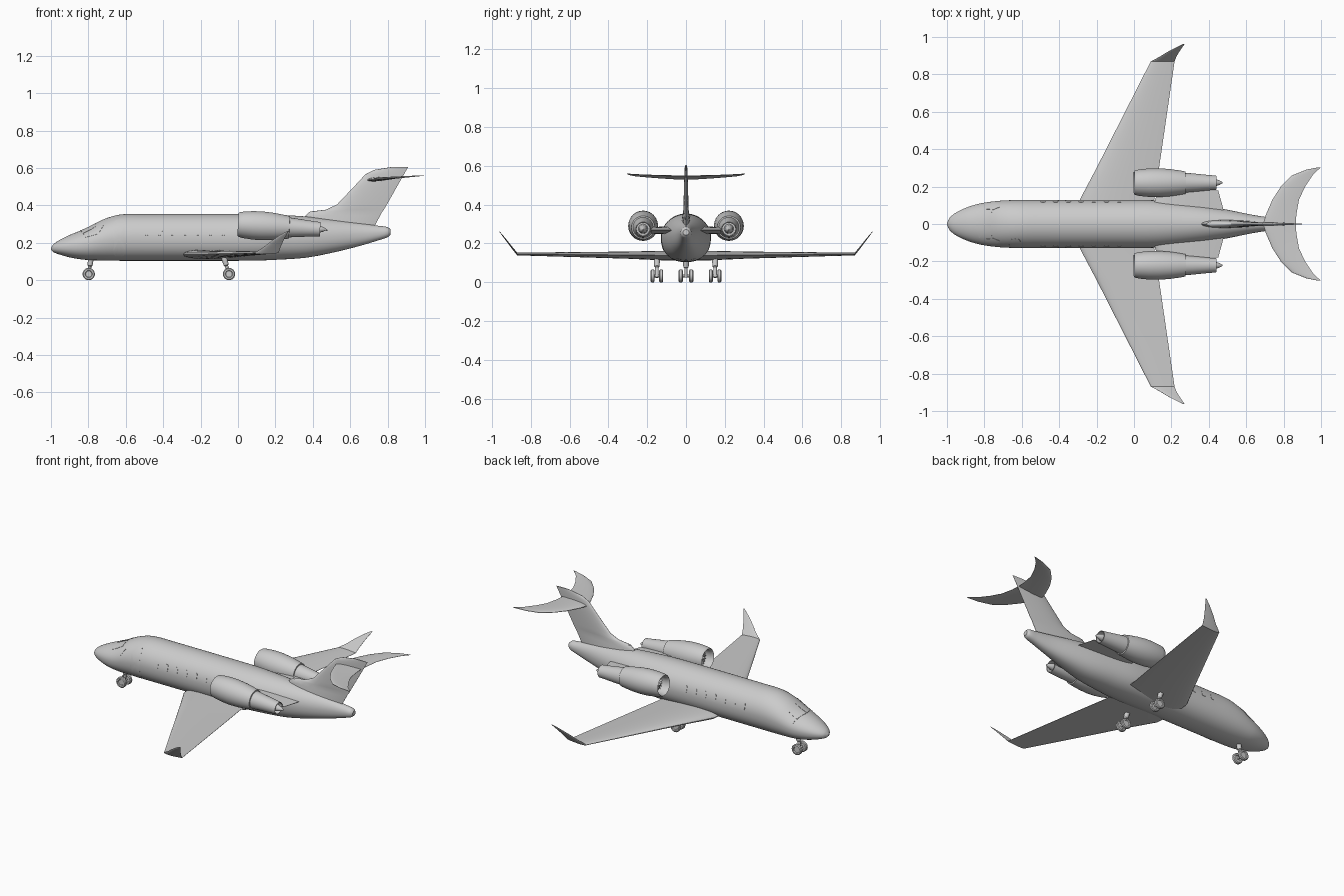
import bpy, bmesh, math
from mathutils import Matrix, Vector

if "Cube" in bpy.data.objects:
    bpy.data.objects.remove(bpy.data.objects["Cube"])


def finish(name, bm, mirror=False, angle=35):
    bmesh.ops.recalc_face_normals(bm, faces=bm.faces)
    me = bpy.data.meshes.new(name)
    bm.to_mesh(me)
    bm.free()
    ob = bpy.data.objects.new(name, me)
    bpy.context.collection.objects.link(ob)
    bpy.ops.object.select_all(action='DESELECT')
    ob.select_set(True)
    bpy.context.view_layer.objects.active = ob
    bpy.ops.object.shade_smooth_by_angle(angle=math.radians(angle))
    if mirror:
        m = ob.modifiers.new("mirror", 'MIRROR')
        m.use_axis = (False, True, False)
    return ob


def add_loft(bm, rings, cap_start=True, cap_end=True):
    vs = [[bm.verts.new(p) for p in r] for r in rings]
    n = len(vs[0])
    for a, b in zip(vs, vs[1:]):
        for i in range(n):
            j = (i + 1) % n
            bm.faces.new((a[i], a[j], b[j], b[i]))
    if cap_start:
        bm.faces.new(vs[0])
    if cap_end:
        bm.faces.new(vs[-1])


def add_lathe(bm, profile, mat, seg=32):
    # profile of (along, radius) turned around local x
    rings = [[mat @ Vector((x, max(r, 1e-4) * math.cos(2 * math.pi * i / seg),
                            max(r, 1e-4) * math.sin(2 * math.pi * i / seg)))
              for i in range(seg)] for x, r in profile]
    add_loft(bm, rings)


def foil(name, sections, vertical=False, mirror=True, slope=0, x_ref=0, n=12):
    # sections: (leading x, trailing x, span position, height, thickness)
    rings = []
    for x0, x1, s, h, th in sections:
        c = [(1 - math.cos(math.pi * i / n)) / 2 for i in range(n + 1)]
        half = [(u, th * 5 * (.2969 * u ** .5 - .126 * u - .3516 * u * u
                              + .2843 * u ** 3 - .1015 * u ** 4) + .0006) for u in c]
        loop = half + [(u, -t) for u, t in reversed(half)]
        ring = []
        for u, t in loop:
            x = x0 + (x1 - x0) * u
            ring.append((x, t, s) if vertical else (x, s, h + t + slope * (x - x_ref)))
        rings.append(ring)
    bm = bmesh.new()
    add_loft(bm, rings, cap_start=False)
    return finish(name, bm, mirror)


# Fuselage stations: x, top, bottom, half width
BODY = [(-1, .174, .162, .006), (-.985, .194, .149, .034), (-.95, .217, .136, .062),
        (-.9, .242, .122, .086), (-.85, .262, .113, .103), (-.8, .283, .108, .114),
        (-.72, .325, .105, .124), (-.63, .351, .104, .128), (-.5, .354, .104, .128),
        (0, .354, .104, .128), (.1, .353, .105, .127), (.2, .35, .109, .119),
        (.36, .341, .12, .1), (.5, .325, .146, .076), (.65, .305, .183, .046),
        (.75, .291, .213, .032), (.8, .284, .23, .026), (.815, .272, .243, .015)]


def station(x):
    i = max(k for k in range(len(BODY) - 1) if BODY[k][0] <= x or k == 0)
    a, b = BODY[i], BODY[i + 1]
    p, q = BODY[max(i - 1, 0)], BODY[min(i + 2, len(BODY) - 1)]
    d = b[0] - a[0]
    u = (x - a[0]) / d
    out = []
    for k in (1, 2, 3):
        ma = (b[k] - p[k]) / (b[0] - p[0]) * d
        mb = (q[k] - a[k]) / (q[0] - a[0]) * d
        out.append((2*u**3 - 3*u*u + 1) * a[k] + (u**3 - 2*u*u + u) * ma
                   + (3*u*u - 2*u**3) * b[k] + (u**3 - u*u) * mb)
    return out


def skin(x, deg, off=0):
    # point on the fuselage skin; deg runs from the crown down the +y side
    top, bot, hw = station(x)
    s, c = math.sin(math.radians(deg)), math.cos(math.radians(deg))
    e = 1 if c >= 0 else .88
    y = math.copysign(abs(s) ** e, s) * (hw + off)
    z = math.copysign(abs(c) ** e, c) * ((top - bot) / 2 + off)
    return Vector((x, y, (top + bot) / 2 + z))


bm = bmesh.new()
xs = [a[0] + (b[0] - a[0]) * k / 4 for a, b in zip(BODY, BODY[1:]) for k in range(4)] + [.815]
add_loft(bm, [[skin(x, 360 * i / 48) for i in range(48)] for x in xs])
finish("fuselage", bm)


# Raised panels that follow the skin
def add_panel(bm, outline, side=1, off=.0018, rings=6, sub=5):
    pts = []
    for a, b in zip(outline, outline[1:] + outline[:1]):
        pts += [(a[0] + (b[0] - a[0]) * k / sub, a[1] + (b[1] - a[1]) * k / sub) for k in range(sub)]
    cx = sum(p[0] for p in pts) / len(pts)
    ct = sum(p[1] for p in pts) / len(pts)
    loops = [[skin(x, side * t, -.002) for x, t in pts]]
    for k in range(rings):
        f = 1 - k / rings
        loops.append([skin(cx + (x - cx) * f, side * (ct + (t - ct) * f), off) for x, t in pts])
    add_loft(bm, loops, cap_start=False)


def rounded(cx, ct, w, h, n=20):
    out = []
    for i in range(n):
        a = 2 * math.pi * i / n
        c, s = math.cos(a), math.sin(a)
        out.append((cx + w * math.copysign(abs(c) ** .5, c), ct + h * math.copysign(abs(s) ** .5, s)))
    return out


bm = bmesh.new()
for i in range(7):
    add_panel(bm, rounded(-.487 + .068 * i, 75, .014, 10), rings=3, sub=1)
finish("cabin_windows", bm, True)

bm = bmesh.new()
add_panel(bm, [(-.845, 3), (-.765, 3), (-.76, 35), (-.83, 42)])
add_panel(bm, [(-.825, 47), (-.752, 39), (-.72, 46), (-.745, 68), (-.82, 64)])
finish("cockpit_windows", bm, True)

bm = bmesh.new()
add_panel(bm, rounded(-.635, 90, .033, 52), side=-1, off=.001, rings=10, sub=2)
finish("cabin_door", bm)

# Wings with upturned tips
foil("wing", [(-.30, .1, 0, .138, .05), (-.29, .108, .13, .138, .048), (-.2, .134, .3, .14, .036),
              (.09, .217, .87, .146, .013), (.135, .226, .893, .174, .012),
              (.175, .24, .918, .206, .01), (.22, .256, .942, .237, .007),
              (.262, .271, .962, .262, .002)])

# Tail fin with dorsal fillet, and swept tailplane
foil("tail_fin", [(.35, .725, .28, 0, .05), (.36, .76, .345, 0, .036), (.385, .772, .367, 0, .028),
                  (.47, .78, .377, 0, .026), (.53, .796, .405, 0, .024), (.62, .85, .5, 0, .02),
                  (.68, .887, .565, 0, .016), (.73, .901, .59, 0, .012), (.82, .91, .605, 0, .005)],
     vertical=True, mirror=False)
foil("tailplane", [(.69, .865, 0, .536, .02), (.705, .868, .05, .536, .018), (.74, .882, .13, .537, .014),
                   (.785, .915, .2, .538, .011), (.845, .955, .26, .538, .008),
                   (.92, .985, .29, .538, .005), (.985, 1, .303, .538, .002)], slope=.071, x_ref=.69)

# Engine pods, fan blades, exhaust plug and pylons
POD = Matrix.Translation((0, .221, .298)) @ Matrix.Rotation(math.radians(3.3), 4, 'Y')
bm = bmesh.new()
add_lathe(bm, [(.06, 0), (.06, .054), (.02, .054), (.005, .057), (0, .061), (.006, .066), (.03, .071),
               (.08, .076), (.13, .077), (.19, .073), (.24, .066), (.275, .06), (.276, .053),
               (.34, .047), (.4, .041), (.44, .038), (.44, .034), (.39, .034), (.39, 0)], POD, 40)
finish("engine_pod", bm, True)

bm = bmesh.new()
add_lathe(bm, [(.022, 0), (.03, .006), (.045, .013), (.062, .018)], POD, 20)
add_lathe(bm, [(.385, .025), (.43, .021), (.46, .011), (.474, .003)], POD, 20)
for i in range(18):
    R = POD @ Matrix.Rotation(2 * math.pi * i / 18, 4, 'X')
    bm.faces.new([bm.verts.new(R @ Vector(p)) for p in
                  ((.046, -.002, .012), (.06, .003, .012), (.059, .008, .053), (.048, -.006, .053))])
finish("engine_fan_and_plug", bm, True)

foil("engine_pylon", [(.08, .485, .05, .268, .04), (.1, .475, .09, .268, .038),
                      (.13, .45, .18, .268, .034)])


# Landing gear: twin wheels on an axle and a strut
def gear(name, x, y, spacing, width, top, mirror):
    r = .033
    bm = bmesh.new()
    turn = Matrix.Rotation(math.pi / 2, 4, 'Z')
    w = width / 2
    for s in (-1, 1):
        add_lathe(bm, [(-w * .5, 0), (-w * .5, r * .5), (-w, r * .6), (-w, r * .85), (-w * .6, r),
                       (w * .6, r), (w, r * .85), (w, r * .6), (w * .5, r * .5), (w * .5, 0)],
                  Matrix.Translation((x, y + s * spacing, r)) @ turn, 24)
    add_lathe(bm, [(-spacing, .007), (spacing, .007)], Matrix.Translation((x, y, r)) @ turn, 12)
    d = Vector(top) - Vector((x, y, r))
    M = Matrix.Translation((x, y, r)) @ d.to_track_quat('X', 'Z').to_matrix().to_4x4()
    L = d.length
    add_lathe(bm, [(-.008, .009), (L * .45, .009), (L * .5, .014), (L, .016)], M, 14)
    finish(name, bm, mirror)


gear("nose_gear", -.798, 0, .027, .022, (-.785, 0, .125), False)
gear("main_gear", -.048, .15, .022, .02, (-.078, .15, .13), True)
